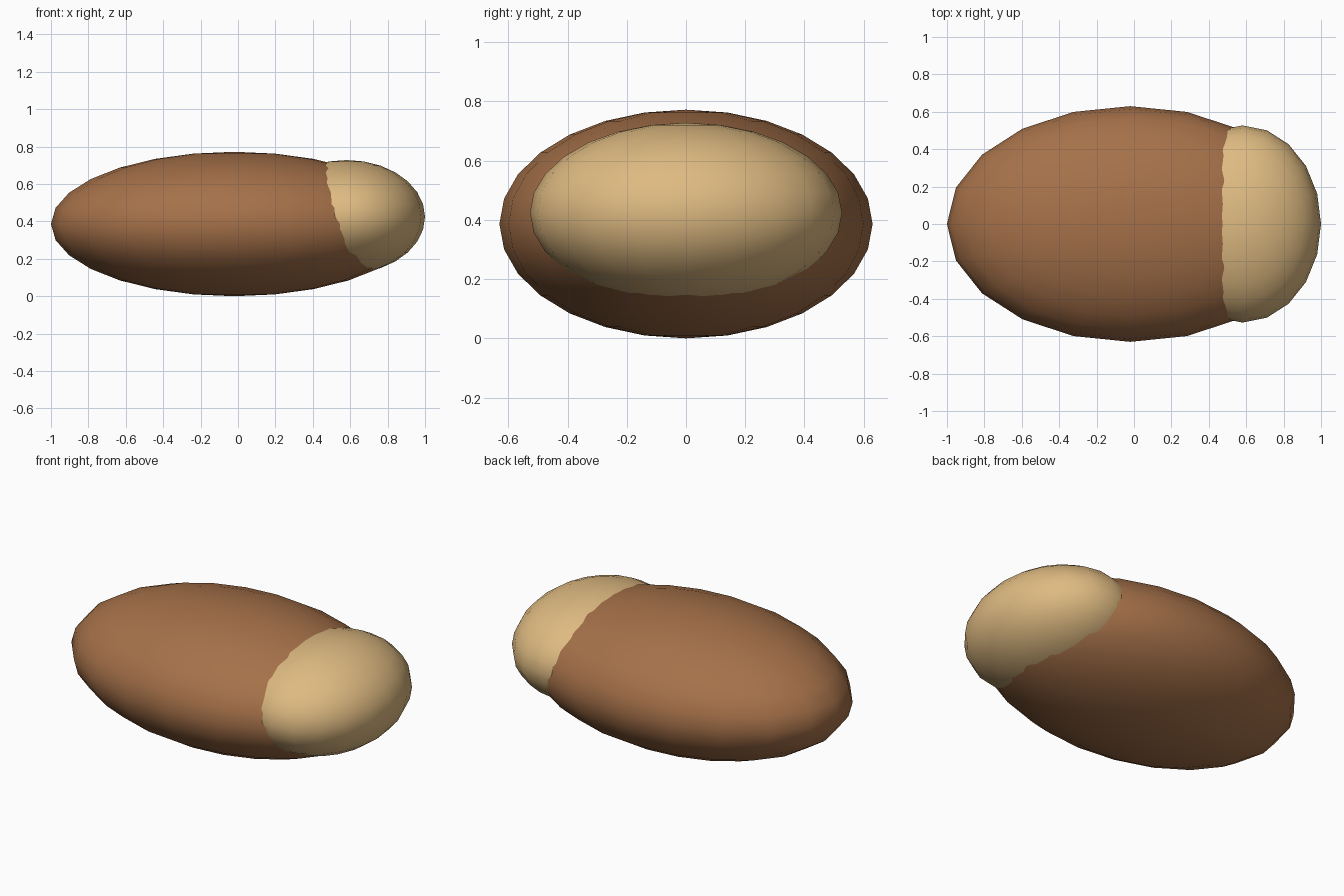
import bpy

# Remove the default cube
cube = bpy.data.objects.get("Cube")
if cube:
    bpy.data.objects.remove(cube, do_unlink=True)


def make_material(name, rgb):
    mat = bpy.data.materials.new(name)
    mat.use_nodes = True
    color = (*rgb, 1.0)
    mat.diffuse_color = color
    shader = next(n for n in mat.node_tree.nodes if n.type == "BSDF_PRINCIPLED")
    shader.inputs["Base Color"].default_value = color
    return mat


def ellipsoid(name, center, radii, mat):
    """Smooth low-segment sphere stretched to the given half-sizes."""
    bpy.ops.mesh.primitive_uv_sphere_add(segments=20, ring_count=14, radius=1, location=center)
    obj = bpy.context.object
    obj.name = obj.data.name = name
    obj.scale = radii
    bpy.ops.object.transform_apply(location=False, rotation=False, scale=True)
    bpy.ops.object.shade_smooth()
    obj.data.materials.append(mat)
    return obj


brown = make_material("warm brown", (0.38, 0.165, 0.067))
tan = make_material("light tan", (0.73, 0.49, 0.22))

# Long flattened body, with a tan cap bulging out of its +x end
ellipsoid("body", (-0.02, 0, 0.386), (0.98, 0.63, 0.386), brown)
ellipsoid("end_cap", (0.58, 0, 0.424), (0.42, 0.527, 0.304), tan)
